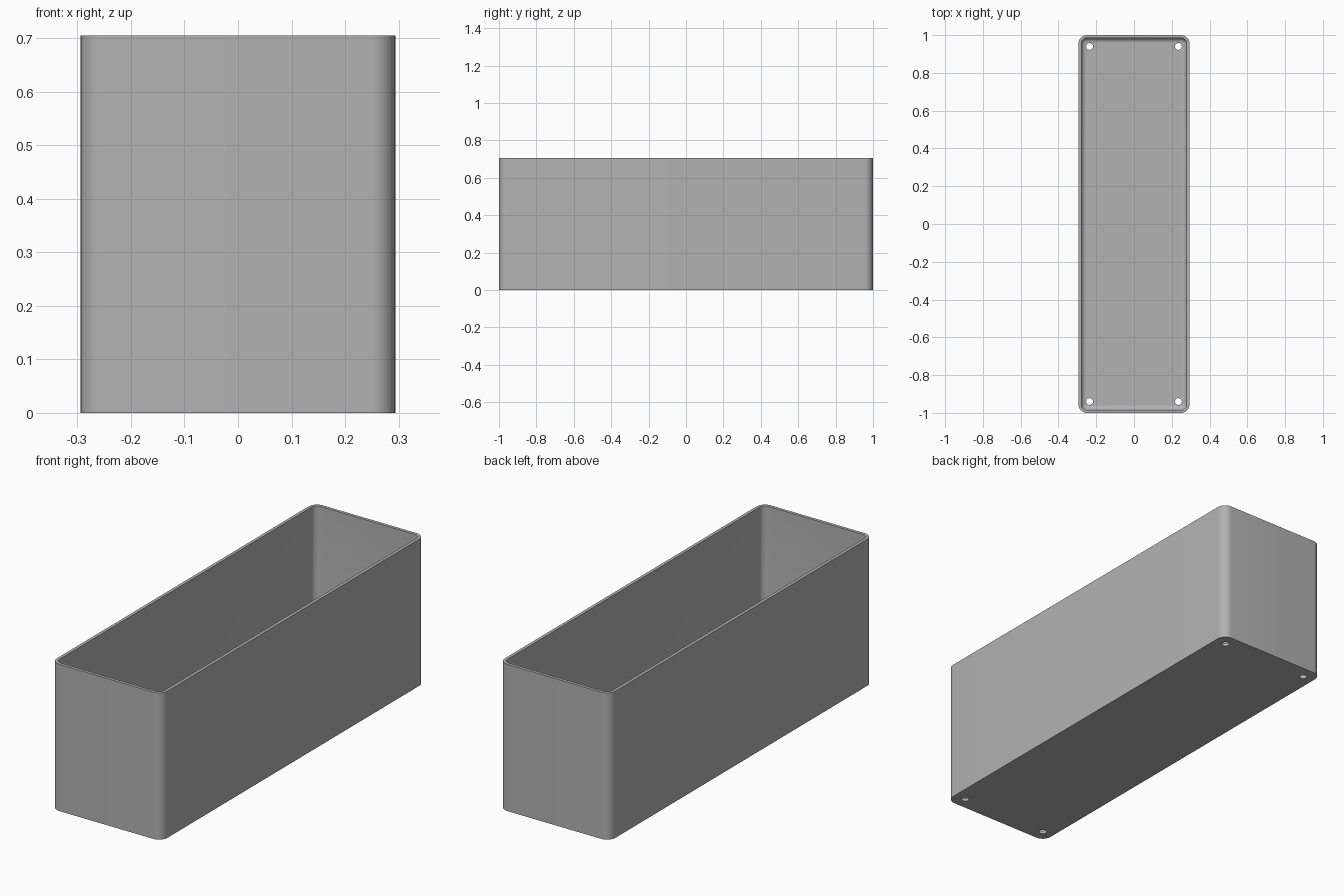
import bpy, bmesh, math

old = bpy.data.objects.get("Cube")
if old:
    bpy.data.objects.remove(old, do_unlink=True)

HALF_X, HALF_Y, HEIGHT = 0.294, 1.0, 0.705
CORNER, WALL, FLOOR, FILLET = 0.045, 0.015, 0.015, 0.025
HOLE_X, HOLE_Y, HOLE_R = 0.235, 0.94, 0.018
STEPS = 10

grey = bpy.data.materials.new("plain grey")
grey.use_nodes = True
colour = (0.45, 0.45, 0.45, 1)
grey.diffuse_color = colour
grey.node_tree.nodes["Principled BSDF"].inputs["Base Color"].default_value = colour


def ring(bm, inset, z):
    """Rounded rectangle of vertices, shrunk by inset."""
    r = max(CORNER - inset, 0.004)
    cx, cy = HALF_X - inset - r, HALF_Y - inset - r
    verts = []
    for quarter, (sx, sy) in enumerate([(1, 1), (-1, 1), (-1, -1), (1, -1)]):
        for i in range(STEPS + 1):
            a = (quarter + i / STEPS) * math.pi / 2
            verts.append(bm.verts.new((sx * cx + r * math.cos(a),
                                       sy * cy + r * math.sin(a), z)))
    return verts


# Open box: outer wall, rim, inner wall, curved fillet, floor
profile = [(0, 0), (0, HEIGHT), (WALL, HEIGHT)]
for i in range(7):
    a = i / 6 * math.pi / 2
    profile.append((WALL + FILLET * (1 - math.cos(a)),
                    FLOOR + FILLET * (1 - math.sin(a))))
bm = bmesh.new()
rings = [ring(bm, inset, z) for inset, z in profile]
for low, high in zip(rings, rings[1:]):
    for i in range(len(low)):
        j = (i + 1) % len(low)
        bm.faces.new((low[i], low[j], high[j], high[i]))
bm.faces.new(list(reversed(rings[0])))
bm.faces.new(rings[-1])
bmesh.ops.recalc_face_normals(bm, faces=bm.faces)
mesh = bpy.data.meshes.new("planter_box")
bm.to_mesh(mesh)
bm.free()
box = bpy.data.objects.new("planter_box", mesh)
bpy.context.collection.objects.link(box)
mesh.materials.append(grey)

# Drain holes near the four corners
cutters = []
for sx in (-1, 1):
    for sy in (-1, 1):
        bpy.ops.mesh.primitive_cylinder_add(
            vertices=32, radius=HOLE_R, depth=0.1,
            location=(sx * HOLE_X, sy * HOLE_Y, 0))
        cutter = bpy.context.object
        cutter.name = "hole_cutter"
        cutter.hide_render = True
        cutter.data.materials.append(grey)
        cutters.append(cutter)

bpy.ops.object.select_all(action='DESELECT')
box.select_set(True)
bpy.context.view_layer.objects.active = box
for cutter in cutters:
    cut = box.modifiers.new("drain_hole", 'BOOLEAN')
    cut.operation = 'DIFFERENCE'
    cut.solver = 'EXACT'
    cut.object = cutter
    bpy.ops.object.modifier_apply(modifier=cut.name)
    bpy.data.objects.remove(cutter, do_unlink=True)

bpy.ops.object.shade_smooth_by_angle(angle=math.radians(30))
